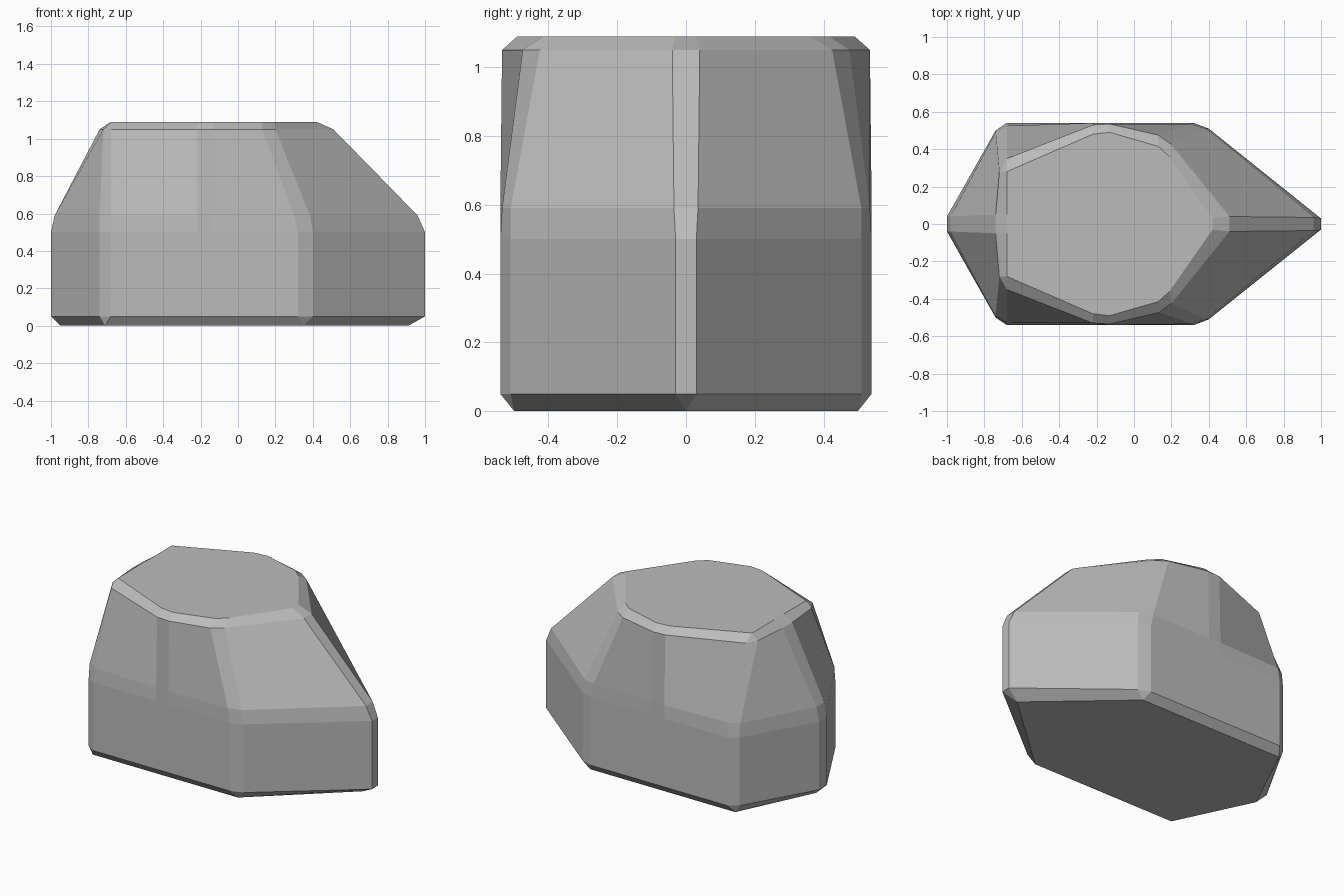
import bpy
import bmesh

default = bpy.data.objects.get("Cube")
if default:
    bpy.data.objects.remove(default, do_unlink=True)

# Stone colour
stone = bpy.data.materials.new("stone_grey")
stone.use_nodes = True
grey = (0.5, 0.5, 0.5, 1)
stone.diffuse_color = grey
stone.node_tree.nodes["Principled BSDF"].inputs["Base Color"].default_value = grey

# Half outlines from the blunt end to the pointed end, as (x, half width)
foot = [(-.95, 0), (-.71, .5), (-.71, .5), (-.22, .5), (-.13, .5),
        (.35, .5), (.35, .5), (.91, 0)]
wall = [(-1, .04), (-.74, .5), (-.68, .54), (-.22, .54), (-.13, .54),
        (.32, .54), (.4, .51), (1, .03)]
shoulder = [(-.98, .04), (-.74, .49), (-.68, .525), (-.22, .54), (-.13, .54),
            (.3, .535), (.385, .51), (.96, .035)]
rim = [(-.74, .05), (-.72, .28), (-.68, .35), (-.22, .53), (-.13, .535),
       (.13, .475), (.2, .425), (.51, .04)]
crown = [(-.68, .05), (-.68, .28), (-.68, .28), (-.22, .48), (-.13, .49),
         (.13, .415), (.19, .36), (.42, .03)]
levels = [(foot, 0), (wall, .05), (wall, .5), (shoulder, .59), (rim, 1.05), (crown, 1.09)]


def add_ring(bm, half, z):
    """Mirror a half outline across y and place it at height z."""
    near = [(x, -y, z) for x, y in half]
    far = [(x, y, z) for x, y in reversed(half)]
    return [bm.verts.new(p) for p in near + far]


# Loft the rock through its levels
bm = bmesh.new()
rings = [add_ring(bm, half, z) for half, z in levels]
count = len(rings[0])
for low, high in zip(rings, rings[1:]):
    for i in range(count):
        j = (i + 1) % count
        bm.faces.new((low[i], low[j], high[j], high[i]))
bm.faces.new(rings[0][::-1])
bm.faces.new(rings[-1])
bmesh.ops.remove_doubles(bm, verts=bm.verts, dist=0.001)
bmesh.ops.recalc_face_normals(bm, faces=bm.faces)

mesh = bpy.data.meshes.new("rock")
bm.to_mesh(mesh)
bm.free()
mesh.materials.append(stone)
rock = bpy.data.objects.new("rock", mesh)
bpy.context.collection.objects.link(rock)
